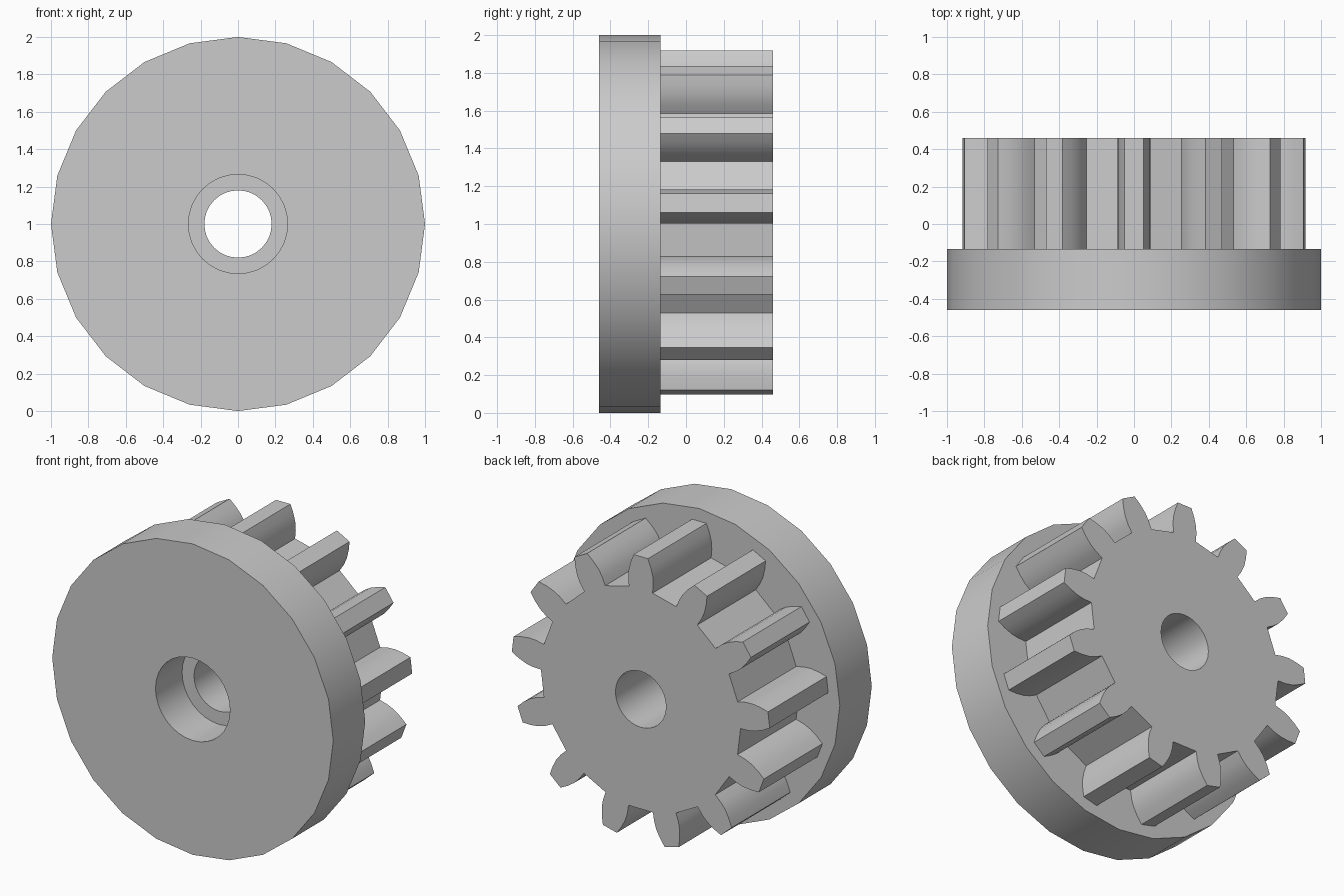
import bpy, bmesh
from math import sin, cos, tau, pi, radians
from mathutils import Matrix

cube = bpy.data.objects.get("Cube")
if cube:
    bpy.data.objects.remove(cube, do_unlink=True)

grey = bpy.data.materials.new("plain grey")
grey.use_nodes = True
colour = (0.6, 0.6, 0.6, 1)
grey.diffuse_color = colour
grey.node_tree.nodes["Principled BSDF"].inputs["Base Color"].default_value = colour

FRONT, STEP, SHOULDER, BACK = -0.46, -0.19, -0.135, 0.46
RIM, COUNTERBORE, BORE = 1.0, 0.265, 0.18
TEETH = 13


def circle(radius, sides):
    """Outline in x and z, with a corner at the top."""
    return [(radius * cos(pi / 2 + tau * i / sides),
             radius * sin(pi / 2 + tau * i / sides)) for i in range(sides)]


def gear_outline():
    """Curved flanks (radius, half width) repeated round the axis."""
    flank = [(0.705, 0.084), (0.76, 0.089), (0.81, 0.086), (0.865, 0.072), (0.918, 0.051)]
    tooth = [(r, -w) for r, w in flank] + [(r, w) for r, w in reversed(flank)]
    points = []
    for k in range(TEETH):
        a = pi / 2 + tau * k / TEETH
        points += [(r * cos(a) - w * sin(a), r * sin(a) + w * cos(a)) for r, w in tooth]
    return points


def add_loop(bm, outline, y):
    verts = [bm.verts.new((x, y, z + 1)) for x, z in outline]
    return [bm.edges.new((v, verts[i - 1])) for i, v in enumerate(verts)]


def wall(bm, a, b):
    """Join two matching loops with a strip of quads."""
    for e, f in zip(a, b):
        bm.faces.new((e.verts[0], e.verts[1], f.verts[1], f.verts[0]))


def annulus(bm, outer, inner):
    """Flat face between an outer and an inner loop."""
    bmesh.ops.triangle_fill(bm, use_beauty=True, edges=outer + inner, normal=(0, 1, 0))


def finish(bm, name):
    bmesh.ops.recalc_face_normals(bm, faces=bm.faces[:])
    mesh = bpy.data.meshes.new(name)
    bm.to_mesh(mesh)
    bm.free()
    mesh.materials.append(grey)
    obj = bpy.data.objects.new(name, mesh)
    bpy.context.collection.objects.link(obj)
    bpy.ops.object.select_all(action="DESELECT")
    obj.select_set(True)
    bpy.context.view_layer.objects.active = obj
    bpy.ops.object.shade_smooth_by_angle(angle=radians(30))
    return obj


# Flange disc with its counterbore; its back face surrounds the gear
bm = bmesh.new()
rim_front = add_loop(bm, circle(RIM, 24), FRONT)
rim_back = add_loop(bm, circle(RIM, 24), SHOULDER)
recess_front = add_loop(bm, circle(COUNTERBORE, 32), FRONT)
recess_floor = add_loop(bm, circle(COUNTERBORE, 32), STEP)
bore_front = add_loop(bm, circle(BORE, 32), STEP)
gear_root = add_loop(bm, gear_outline(), SHOULDER)
wall(bm, rim_front, rim_back)
wall(bm, recess_front, recess_floor)
annulus(bm, rim_front, recess_front)
wall(bm, recess_floor, bore_front)
annulus(bm, rim_back, gear_root)
finish(bm, "flange_disc")

# Toothed gear with its through bore
bm = bmesh.new()
gear_front = add_loop(bm, gear_outline(), SHOULDER)
gear_back = add_loop(bm, gear_outline(), BACK)
bore_start = add_loop(bm, circle(BORE, 32), STEP)
bore_end = add_loop(bm, circle(BORE, 32), BACK)
wall(bm, gear_front, gear_back)
wall(bm, bore_start, bore_end)
annulus(bm, gear_back, bore_end)
finish(bm, "toothed_gear")
